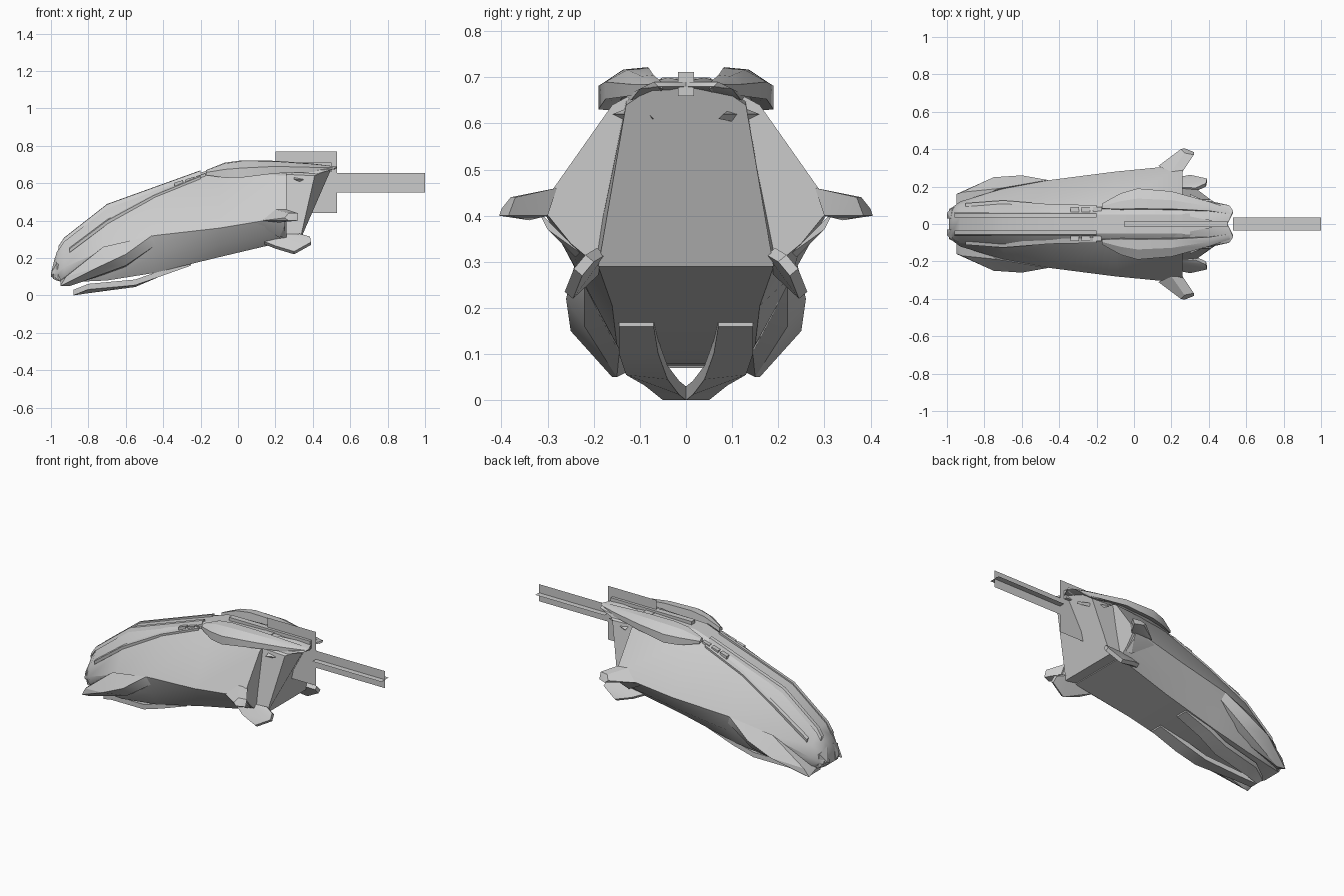
import bpy
import bmesh
from mathutils import Vector

default_cube = bpy.data.objects.get("Cube")
if default_cube:
    bpy.data.objects.remove(default_cube, do_unlink=True)

grey = bpy.data.materials.new("hull_grey")
grey.use_nodes = True
grey_colour = (0.6, 0.6, 0.6, 1)
grey.diffuse_color = grey_colour
grey.node_tree.nodes["Principled BSDF"].inputs["Base Color"].default_value = grey_colour


def finish(name, mesh_builder):
    """Turn a bmesh into a named object, smooth across shallow edges."""
    bmesh.ops.recalc_face_normals(mesh_builder, faces=mesh_builder.faces)
    for face in mesh_builder.faces:
        face.smooth = True
    mesh = bpy.data.meshes.new(name)
    mesh_builder.to_mesh(mesh)
    mesh_builder.free()
    mesh.set_sharp_from_angle(angle=0.45)
    mesh.materials.append(grey)
    part = bpy.data.objects.new(name, mesh)
    bpy.context.scene.collection.objects.link(part)
    return part


def loft(name, rings):
    """Skin a list of equal rings and cap both ends."""
    builder = bmesh.new()
    loops = [[builder.verts.new(point) for point in ring] for ring in rings]
    count = len(loops[0])
    for first, second in zip(loops, loops[1:]):
        for i in range(count):
            j = (i + 1) % count
            builder.faces.new((first[i], first[j], second[j], second[i]))
    builder.faces.new(loops[0])
    builder.faces.new(loops[-1])
    return finish(name, builder)


def solid(name, points):
    """Faceted solid wrapped around a few corner points."""
    builder = bmesh.new()
    for point in points:
        builder.verts.new(point)
    bmesh.ops.convex_hull(builder, input=builder.verts)
    bmesh.ops.dissolve_limit(builder, angle_limit=0.02,
                             verts=builder.verts, edges=builder.edges)
    return finish(name, builder)


def sheet(name, corners):
    """Single flat panel without thickness."""
    builder = bmesh.new()
    builder.faces.new([builder.verts.new(corner) for corner in corners])
    return finish(name, builder)


def flip(points, side):
    return [(x, y * side, z) for x, y, z in points]


def both_sides(maker, name, points):
    for label, side in (("left", 1), ("right", -1)):
        maker(label + "_" + name, flip(points, side))


def both_lofts(name, rings):
    for label, side in (("left", 1), ("right", -1)):
        loft(label + "_" + name, [flip(ring, side) for ring in rings])


def symmetric_ring(half):
    return half + flip(reversed(half), -1)


# Main hull: roof edge, shoulder, side crease, lower side and belly edge
stations = [
    (-.99, (.03, .16), (.07, .13), (.08, .11), (.07, .10), (.06, .09)),
    (-.97, (.04, .23), (.08, .17), (.09, .12), (.08, .10), (.07, .08)),
    (-.93, (.04, .30), (.10, .22), (.12, .15), (.11, .10), (.09, .07)),
    (-.70, (.05, .48), (.12, .39), (.19, .25), (.17, .15), (.13, .08)),
    (-.45, (.05, .57), (.10, .53), (.235, .32), (.20, .21), (.15, .12)),
    (-.10, (.05, .69), (.10, .66), (.28, .36), (.23, .27), (.16, .205)),
    (.26, (.05, .70), (.16, .64), (.315, .42), (.25, .34), (.19, .29)),
]
loft("main_hull", [symmetric_ring([(x, y, z) for y, z in half])
                   for x, *half in stations])

# Stern block with a raked rear face
stern_front = [(.2, .05, .70), (.2, .13, .65), (.2, .2, .30)]
stern_back = [(.50, .07, .68), (.41, .13, .64), (.33, .19, .29)]
loft("stern_block", [symmetric_ring(stern_front), symmetric_ring(stern_back)])

# Thin roof tail over the stern
both_sides(solid, "roof_tail", [
    (.3, .04, .70), (.3, .13, .66), (.42, .12, .65), (.51, .10, .675),
    (.53, .07, .69), (.53, .06, .68), (.5, .0, .69), (.5, .0, .68)])

# Cheek armour beside the nose
both_sides(solid, "cheek_armour", [
    (-.95, .09, .08), (-.95, .16, .05), (-.92, .17, .10), (-.9, .15, .05),
    (-.75, .25, .15), (-.6, .26, .22), (-.46, .235, .32), (-.44, .22, .27),
    (-.6, .22, .16), (-.6, .14, .15), (-.72, .19, .26)])

# Nose mandibles
both_sides(solid, "nose_lip", [
    (-1, .03, .10), (-1, .06, .12), (-.96, .09, .08), (-.95, .04, .08),
    (-.97, .09, .17), (-.98, .03, .20), (-.85, .08, .12)])

# Forked chin: two rails that meet at the front
both_lofts("chin_rail", [
    [(x, inner, z), (x, outer, z + rise), (x, outer, z + rise + .03),
     (x, inner, z + .03)]
    for x, inner, outer, z, rise in ((-.88, .0, .05, .0, .0),
                                     (-.8, .015, .09, .012, .02),
                                     (-.55, .04, .13, .045, .01),
                                     (-.42, .06, .145, .10, .0),
                                     (-.25, .07, .145, .16, .0))])

# Upper side pods: one cross-section scaled along the roof
pod_shape = [(.0, .0), (.1, 1), (.55, .95), (1, .6), (1, .1), (.6, .3)]
pod_rings = []
for x, inner, outer, low, high in ((-.17, .08, .11, .64, .67),
                                   (-.07, .07, .165, .62, .71),
                                   (.02, .07, .19, .62, .722),
                                   (.2, .07, .175, .645, .72),
                                   (.4, .065, .12, .655, .705),
                                   (.52, .05, .08, .675, .69)):
    pod_rings.append([(x, inner + (outer - inner) * across,
                       low + (high - low) * up) for across, up in pod_shape])
both_lofts("roof_pod", pod_rings)

# Wing tips at the widest part of the hull, each with a strut below
both_sides(solid, "wing_tip", [
    (.13, .31, .40), (.2, .28, .46), (.26, .28, .46), (.27, .3, .40),
    (.25, .40, .415), (.27, .405, .40), (.32, .385, .40), (.32, .37, .44),
    (.27, .38, .44), (.22, .34, .39)])
both_sides(solid, "wing_strut", [
    (.1, .295, .385), (.25, .32, .41), (.22, .24, .31), (.25, .23, .32),
    (.25, .3, .37)])

# Lower fins, splayed outward
fin_outline = [(.1, .17, .29), (.2, .18, .31), (.33, .175, .315),
               (.385, .2, .3), (.39, .225, .27), (.3, .245, .22),
               (.2, .225, .25)]
fin_offset = Vector((0, .018, .015))
both_sides(solid, "lower_fin", fin_outline
           + [tuple(Vector(point) + fin_offset) for point in fin_outline])

# Small stern spikes under the roof pods
both_sides(solid, "stern_spike", [
    (.3, .11, .64), (.3, .16, .62), (.47, .08, .62), (.47, .07, .61),
    (.35, .12, .60)])

# Raised rails along the roof of the nose
rail_path = [(-.96, .26), (-.93, .305), (-.7, .485), (-.45, .575), (-.2, .665)]
both_lofts("roof_rail", [
    [(x, .035, z - .02), (x, .035, z + .004), (x, .055, z + .002),
     (x, .065, z - .02)] for x, z in rail_path])

# Shoulder strakes
both_lofts("shoulder_strake", [
    [(x, y - .02, z + .008), (x, y + .006, z), (x, y + .004, z - .02),
     (x, y - .02, z - .03)]
    for x, y, z in ((-.9, .105, .25), (-.7, .12, .40), (-.45, .10, .535),
                    (-.2, .095, .637))])

# Low roof access panels
for number in range(3):
    x = -.34 + number * .06
    z = .595 + number * .018
    both_sides(solid, "roof_panel_" + str(number + 1), [
        (x + along, across, z + along * .3 + lift)
        for along in (0, .045) for across in (.065, .09)
        for lift in (-.02, .008)])

# Centre spine
solid("centre_spine", [(x, y, z) for x in (-.05, .5) for y in (-.017, .017)
                       for z in (.66, .712)])

# Tail fin and crossed exhaust vanes
for name, start, end, low, high in (("tail_fin", .2, .53, .44, .77),
                                    ("exhaust_vane_upright", .53, 1, .55, .655)):
    sheet(name, [(start, 0, low), (end, 0, low), (end, 0, high), (start, 0, high)])
sheet("exhaust_vane_flat", [(.53, -.035, .602), (1, -.035, .602),
                            (1, .035, .602), (.53, .035, .602)])
